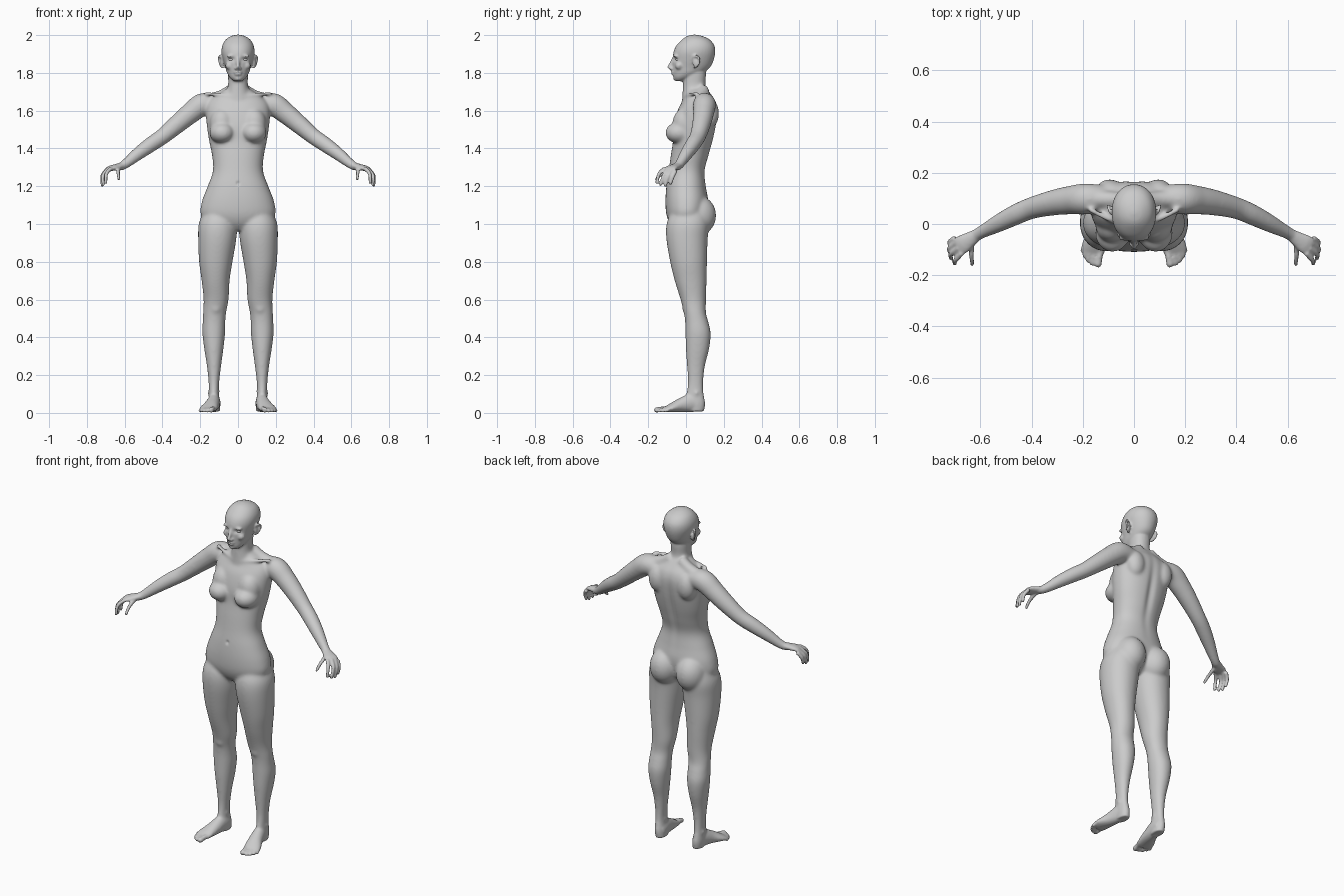
import bpy, bmesh, math
from mathutils import Vector, Matrix

bm = bmesh.new()


def spline(keys, n=6):
    """Catmull-Rom interpolation of tuples of any length."""
    k = [keys[0]] + list(keys) + [keys[-1]]
    out = []
    for i in range(1, len(k) - 2):
        for j in range(n):
            t = j / n
            out.append([0.5 * (2 * b + (c - a) * t + (2 * a - 5 * b + 4 * c - d) * t * t
                               + (3 * b - a - 3 * c + d) * t ** 3)
                        for a, b, c, d in zip(k[i - 1], k[i], k[i + 1], k[i + 2])])
    out.append(list(keys[-1]))
    return out


def skin(rings):
    loops = [[bm.verts.new(p) for p in r] for r in rings]
    n = len(loops[0])
    for a, b in zip(loops, loops[1:]):
        for i in range(n):
            bm.faces.new((a[i], a[(i + 1) % n], b[(i + 1) % n], b[i]))
    bm.faces.new(loops[0][::-1])
    bm.faces.new(loops[-1])


def column(keys, n=36, p=2.2):
    """Upright form from keys (z, centre x, half width, front y, back y)."""
    rings = []
    for z, cx, hw, yf, yb in spline(keys):
        ring = []
        for i in range(n):
            c, s = math.cos(i * math.tau / n), math.sin(i * math.tau / n)
            ring.append((cx + hw * math.copysign(abs(c) ** (2 / p), c),
                         (yf + yb) / 2 + (yb - yf) / 2 * math.copysign(abs(s) ** (2 / p), s), z))
        rings.append(ring)
    skin(rings)


def limb(keys, up=(0, 0, 1), n=20):
    """Tube along keys (x, y, z, half width[, half height]) with a rounded tip."""
    pts = spline([k if len(k) == 5 else (*k, k[3]) for k in keys])
    d = (Vector(pts[-1][:3]) - Vector(pts[-2][:3])).normalized()
    w, h = pts[-1][3:]
    tip = Vector(pts[-1][:3])
    for f, s in ((0.4, 0.85), (0.75, 0.5)):
        pts.append([*(tip + d * h * f), w * s, h * s])
    rings = []
    for i, q in enumerate(pts):
        t = Vector(pts[min(i + 1, len(pts) - 1)][:3]) - Vector(pts[max(i - 1, 0)][:3])
        side = t.cross(Vector(up)).normalized()
        nrm = side.cross(t).normalized()
        rings.append([Vector(q[:3]) + side * q[3] * math.cos(a) + nrm * q[4] * math.sin(a)
                      for a in (j * math.tau / n for j in range(n))])
    skin(rings)


def blob(pos, size):
    bmesh.ops.create_icosphere(bm, subdivisions=3, radius=1,
                               matrix=Matrix.Translation(pos) @ Matrix.Diagonal((*size, 1)))


# leg
column([(1.06, .105, .080, -.080, .115), (1.0, .107, .101, -.103, .122), (.92, .110, .101, -.104, .115),
        (.80, .1175, .0885, -.084, .111), (.70, .1185, .074, -.060, .109), (.60, .116, .066, -.029, .106),
        (.53, .124, .061, -.011, .106), (.48, .127, .060, -.005, .119), (.42, .1285, .060, -.003, .131),
        (.34, .128, .051, -.001, .123), (.25, .127, .038, .005, .101), (.17, .1275, .029, .010, .092),
        (.11, .128, .026, .004, .093), (.05, .125, .030, .0, .101), (.008, .122, .028, .010, .095)], p=2.1)
blob((.118, .015, .555), (.035, .036, .04))
blob((.152, .055, .105), (.009, .014, .014))
blob((.104, .045, .115), (.009, .014, .014))
# foot and toes
limb([(.122, .075, .042, .029, .038), (.126, .03, .053, .033, .050), (.138, -.03, .040, .039, .037),
      (.154, -.08, .026, .047, .023), (.161, -.108, .018, .045, .015)])
for base, tip, r in (((.128, -.09), (.141, -.158), .015), ((.150, -.09), (.163, -.155), .0105),
                     ((.168, -.085), (.180, -.143), .010), ((.182, -.08), (.193, -.125), .010),
                     ((.192, -.07), (.201, -.105), .0095)):
    limb([(*base, .022, r), ((base[0] + tip[0]) / 2, (base[1] + tip[1]) / 2, .021, r * .9),
          (*tip, r, r)], n=14)
# buttock and breast
blob((.086, .068, 1.045), (.086, .092, .105))
blob((.084, -.035, 1.483), (.068, .075, .058))
blob((.085, -.008, 1.53), (.065, .064, .085))
# arm with shoulder
limb([(.11, .10, 1.63, .050), (.185, .098, 1.633, .061), (.25, .093, 1.588, .056), (.32, .082, 1.530, .050),
      (.40, .062, 1.463, .043), (.46, .037, 1.422, .041), (.53, .002, 1.371, .035),
      (.60, -.035, 1.315, .025), (.63, -.053, 1.301, .024, .019)])
# neck-to-shoulder muscle, collar bone and shoulder blade
limb([(.03, .09, 1.715, .030), (.09, .095, 1.676, .033), (.16, .098, 1.656, .035)])
limb([(.018, -.010, 1.668, .010), (.09, .015, 1.684, .010), (.17, .055, 1.690, .012)])
blob((.095, .125, 1.585), (.055, .050, .080))
# palm
limb([(.608, -.040, 1.310, .023, .018), (.640, -.060, 1.302, .030, .017),
      (.668, -.078, 1.296, .037, .015), (.684, -.087, 1.291, .036, .012)])
# fingers and thumb
for path in (((.672, -.112, 1.294), (.697, -.142, 1.266), (.700, -.155, 1.217)),
             ((.684, -.092, 1.294), (.714, -.118, 1.258), (.713, -.135, 1.206)),
             ((.693, -.073, 1.289), (.720, -.095, 1.252), (.718, -.110, 1.203)),
             ((.698, -.055, 1.282), (.719, -.070, 1.250), (.718, -.082, 1.213)),
             ((.632, -.070, 1.292), (.634, -.122, 1.270), (.630, -.158, 1.238))):
    limb([(*q, r) for q, r in zip(path, (.0115, .0102, .0085))], up=(.6, .75, .2), n=14)
# ear
blob((.085, .052, 1.857), (.009, .018, .028))
limb([(.080, .038, 1.870, .006), (.093, .045, 1.888, .006), (.101, .064, 1.886, .006),
      (.100, .071, 1.865, .006), (.092, .060, 1.840, .007), (.080, .045, 1.828, .007)], up=(1, .1, 0), n=12)
# brow, cheek and nostril
blob((.034, -.054, 1.889), (.027, .013, .008))
blob((.044, -.036, 1.838), (.023, .022, .022))
blob((.011, -.077, 1.823), (.009, .011, .007))

# mirror everything so far to the other side
dup = bmesh.ops.duplicate(bm, geom=bm.verts[:] + bm.edges[:] + bm.faces[:])["geom"]
bmesh.ops.scale(bm, vec=(-1, 1, 1), verts=[g for g in dup if isinstance(g, bmesh.types.BMVert)])
bmesh.ops.reverse_faces(bm, faces=[g for g in dup if isinstance(g, bmesh.types.BMFace)])

# torso
column([(z, 0, w, f, b) for z, w, f, b in (
    (.965, .07, -.055, .05), (1.0, .15, -.085, .09), (1.05, .197, -.104, .11), (1.12, .191, -.109, .118),
    (1.20, .161, -.104, .106), (1.28, .133, -.092, .100), (1.36, .137, -.081, .121), (1.44, .153, -.069, .143),
    (1.52, .165, -.065, .160), (1.60, .170, -.045, .168), (1.65, .155, -.020, .158),
    (1.685, .11, -.006, .135), (1.715, .062, -.004, .112))])
# neck
column([(z, 0, w, f, b) for z, w, f, b in (
    (1.64, .075, -.022, .130), (1.70, .061, -.018, .115), (1.74, .052, -.016, .103),
    (1.80, .053, -.012, .106), (1.84, .05, 0, .10))])
# head
column([(z, 0, w, f, b) for z, w, f, b in (
    (1.756, .022, -.056, -.015), (1.775, .043, -.066, .035), (1.80, .058, -.069, .090),
    (1.83, .067, -.071, .128), (1.87, .079, -.070, .147), (1.91, .087, -.066, .155), (1.945, .083, -.051, .150),
    (1.975, .066, -.022, .127), (1.994, .038, .005, .090), (2.002, .010, .035, .055))], p=2.1)
# nose, lips and chin
limb([(0, -.066, 1.880, .008), (0, -.078, 1.852, .009), (0, -.090, 1.829, .0105)], up=(0, 1, 0))
blob((0, -.070, 1.804), (.022, .010, .006))
blob((0, -.068, 1.793), (.019, .011, .006))
blob((0, -.052, 1.770), (.020, .016, .013))

mesh = bpy.data.meshes.new("body")
bm.to_mesh(mesh)
bm.free()
body = bpy.data.objects.new("body", mesh)
bpy.context.collection.objects.link(body)
bpy.context.view_layer.objects.active = body
body.select_set(True)

# fuse all parts into one skin
m = body.modifiers.new("fuse", "REMESH")
m.mode = "VOXEL"
m.voxel_size = .0055
bpy.ops.object.modifier_apply(modifier="fuse")


def ramp(v, a, b):
    t = min(max((v - a) / (b - a), 0), 1)
    return t * t * (3 - 2 * t)


# soften joints, but keep head, hands and feet crisp
group = body.vertex_groups.new(name="soften")
for v in body.data.vertices:
    x, y, z = v.co
    w = (1 - .82 * ramp(z, 1.71, 1.78)) * (1 - .86 * ramp(abs(x), .57, .64)) * (.2 + .8 * ramp(z, .05, .12))
    group.add([v.index], w, "REPLACE")
m = body.modifiers.new("soften", "SMOOTH")
m.factor, m.iterations, m.vertex_group = .5, 34, "soften"
bpy.ops.object.modifier_apply(modifier="soften")

# eye sockets, mouth corners, navel and spine groove pressed into the skin: centre, radii, depth along y
dents = [((0, .15, 1.43), (.022, .09, .17), -.011), ((0, -.10, 1.215), (.008, .03, .010), .007),
         ((0, -.075, 1.7985), (.02, .02, .0025), .004)]
for s in (-1, 1):
    dents.append(((s * .034, -.06, 1.872), (.018, .03, .011), .010))
    dents.append(((s * .095, .055, 1.862), (.012, .009, .014), 0))
for v in body.data.vertices:
    push = 0
    for c, r, depth in dents:
        e = sum(((v.co[i] - c[i]) / r[i]) ** 2 for i in range(3))
        if e < 9:
            push += depth * math.exp(-e)
    v.co.y += push
bpy.ops.object.shade_smooth()

# eyes
for s, name in ((-1, "right_eye"), (1, "left_eye")):
    bpy.ops.mesh.primitive_uv_sphere_add(segments=24, ring_count=16, radius=.016, location=(s * .034, -.0385, 1.871))
    bpy.context.object.name = name
    bpy.context.object.scale = (1.05, 1, .7)
    bpy.ops.object.shade_smooth()
